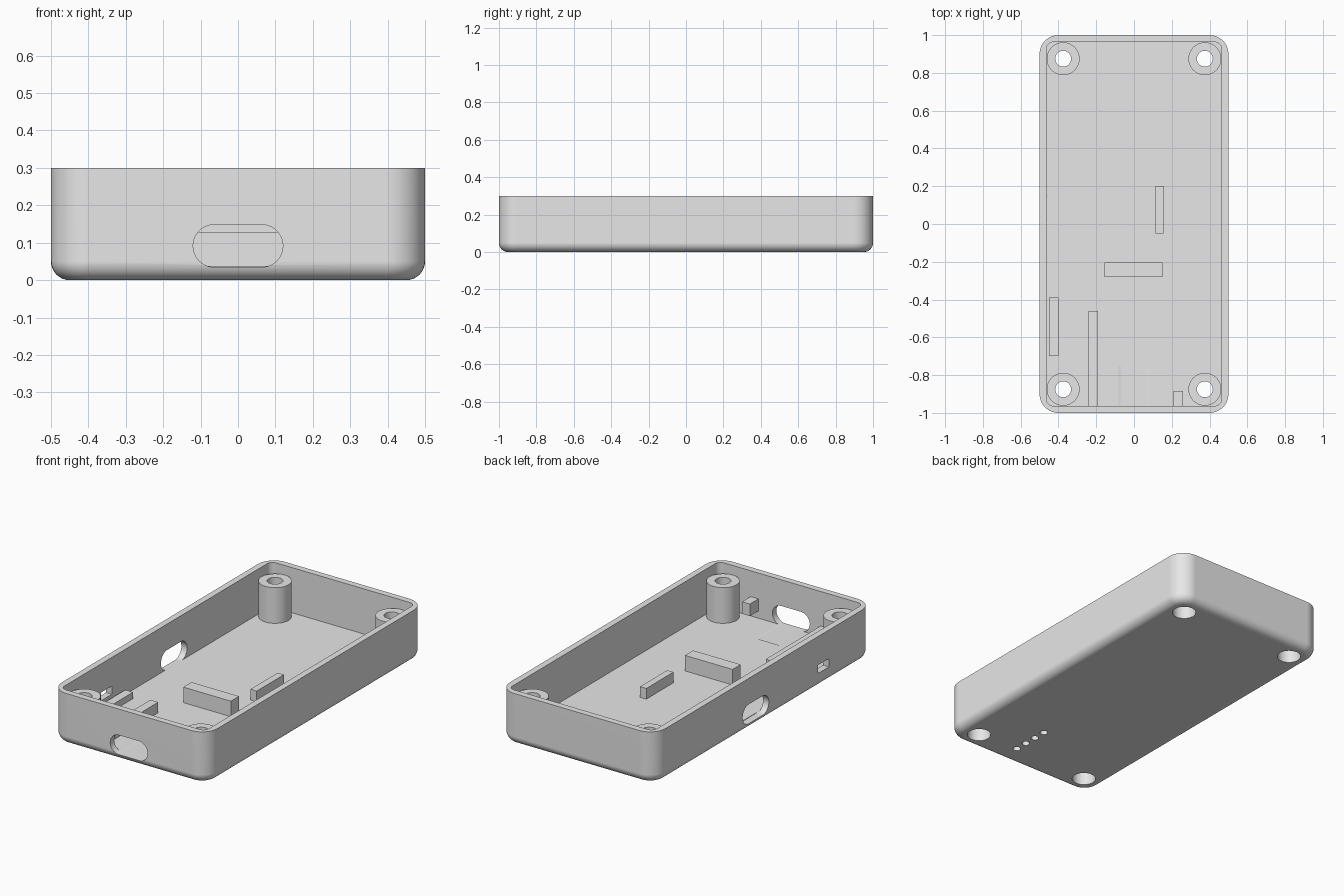
import bpy, bmesh, math
from mathutils import Matrix, Vector

if "Cube" in bpy.data.objects:
    bpy.data.objects.remove(bpy.data.objects["Cube"], do_unlink=True)

COLOUR = (0.8, 0.8, 0.8, 1)
mat = bpy.data.materials.new("light grey plastic")
mat.use_nodes = True
mat.diffuse_color = COLOUR
mat.node_tree.nodes["Principled BSDF"].inputs["Base Color"].default_value = COLOUR

WALL, FLOOR, HEIGHT = 0.037, 0.038, 0.3
CORNER, FILLET = 0.1, 0.05
FACING_FRONT = Matrix(((1, 0, 0), (0, 0, -1), (0, 1, 0))).to_4x4()
FACING_SIDE = Matrix(((0, 0, 1), (1, 0, 0), (0, 1, 0))).to_4x4()


def outline(hx, hy, r, steps=10):
    """Rounded rectangle; a slot or circle when r equals a half size."""
    pts = []
    for q, (sx, sy) in enumerate(((1, 1), (-1, 1), (-1, -1), (1, -1))):
        for i in range(steps + 1):
            a = (q + i / steps) * math.pi / 2
            pts.append((sx * (hx - r) + r * math.cos(a), sy * (hy - r) + r * math.sin(a)))
    return pts


def finish(name, bm, place=Matrix()):
    bmesh.ops.transform(bm, matrix=place, verts=bm.verts)
    bmesh.ops.recalc_face_normals(bm, faces=bm.faces)
    mesh = bpy.data.meshes.new(name)
    bm.to_mesh(mesh)
    bm.free()
    mesh.materials.append(mat)
    obj = bpy.data.objects.new(name, mesh)
    bpy.context.collection.objects.link(obj)
    return obj


def loft(name, rings, place=Matrix()):
    """Skin a stack of (outline, height) rings and cap both ends."""
    bm = bmesh.new()
    loops = [[bm.verts.new((x, y, z)) for x, y in pts] for pts, z in rings]
    for a, b in zip(loops, loops[1:]):
        for i in range(len(a)):
            j = (i + 1) % len(a)
            bm.faces.new((a[i], a[j], b[j], b[i]))
    bm.faces.new(loops[0][::-1])
    bm.faces.new(loops[-1])
    bmesh.ops.remove_doubles(bm, verts=bm.verts, dist=1e-5)
    return finish(name, bm, place)


def cylinder(name, r, x, y, z0, z1):
    ring = outline(r, r, r)
    return loft(name, [(ring, z0), (ring, z1)], Matrix.Translation((x, y, 0)))


def block(name, x0, x1, y0, y1, z0, z1):
    bm = bmesh.new()
    bmesh.ops.create_cube(bm, size=1)
    size = Matrix.Diagonal((x1 - x0, y1 - y0, z1 - z0, 1))
    centre = Vector((x0 + x1, y0 + y1, z0 + z1)) / 2
    return finish(name, bm, Matrix.Translation(centre) @ size)


def carve(obj, cutters):
    for c in cutters:
        m = obj.modifiers.new("cut", "BOOLEAN")
        m.operation, m.solver, m.object = "DIFFERENCE", "EXACT", c
    bpy.context.view_layer.update()
    deps = bpy.context.evaluated_depsgraph_get()
    mesh = bpy.data.meshes.new_from_object(obj.evaluated_get(deps))
    obj.modifiers.clear()
    obj.data = mesh


def smooth(obj):
    bpy.ops.object.select_all(action="DESELECT")
    obj.select_set(True)
    bpy.context.view_layer.objects.active = obj
    bpy.ops.object.shade_smooth_by_angle(angle=math.radians(30))
    m = obj.modifiers.new("even shading", "WEIGHTED_NORMAL")
    m.keep_sharp = True


# Tray: filleted outside, rim, then down the inside to the floor
rings = []
for i in range(9):
    a = i / 8 * math.pi / 2
    inset = FILLET * (1 - math.sin(a))
    rings.append((outline(0.5 - inset, 1 - inset, CORNER - inset), FILLET * (1 - math.cos(a))))
inside = outline(0.5 - WALL, 1 - WALL, 0.035)
rings += [(outline(0.5, 1, CORNER), HEIGHT), (inside, HEIGHT), (inside, FLOOR)]
tray = loft("tray", rings)

# Screw posts in the corners, with their stepped holes
corners = [(sx * 0.375, sy * 0.875) for sx in (-1, 1) for sy in (-1, 1)]
tray_cuts = []
for n, (x, y) in enumerate(corners):
    bore = cylinder("screw_bore_cutter", 0.042, x, y, -0.1, 0.4)
    head = cylinder("screw_head_cutter", 0.064, x, y, -0.1, 0.12)
    post = cylinder(f"screw_post_{n + 1}", 0.087, x, y, FLOOR, 0.245)
    carve(post, [bore, head])
    smooth(post)
    tray_cuts += [head]
    bpy.data.objects.remove(bore, do_unlink=True)

# Port slots in the front and right-hand walls, and a small switch window
slot = outline(0.12, 0.057, 0.057)
window = outline(0.05, 0.024, 0.004)
tray_cuts += [
    loft("front_slot_cutter", [(slot, 0.75), (slot, 1.1)],
         Matrix.Translation((0, 0, 0.0915)) @ FACING_FRONT),
    loft("side_slot_cutter", [(slot, -0.6), (slot, -0.455)],
         Matrix.Translation((0, 0.075, 0.0925)) @ FACING_SIDE),
    loft("side_window_cutter", [(window, -0.6), (window, -0.455)],
         Matrix.Translation((0, -0.545, 0.11)) @ FACING_SIDE),
]

# Row of shallow pits under the tray
for i in range(4):
    tray_cuts.append(cylinder("pit_cutter", 0.021, 0.118, -0.86 + i * 0.077, -0.1, 0.028))

carve(tray, tray_cuts)
smooth(tray)
for c in tray_cuts:
    bpy.data.objects.remove(c, do_unlink=True)

# Support ribs on the floor and a small catch on the front wall
block("side_port_rib", 0.115, 0.155, -0.05, 0.2, FLOOR, 0.1)
block("front_port_rib", -0.155, 0.15, -0.28, -0.205, FLOOR, 0.128)
block("switch_rib", -0.45, -0.4, -0.7, -0.39, FLOOR, 0.075)
block("long_rib", -0.24, -0.19, -0.963, -0.46, FLOOR, 0.1)
block("front_catch", 0.21, 0.26, -0.963, -0.885, 0.08, 0.15)
